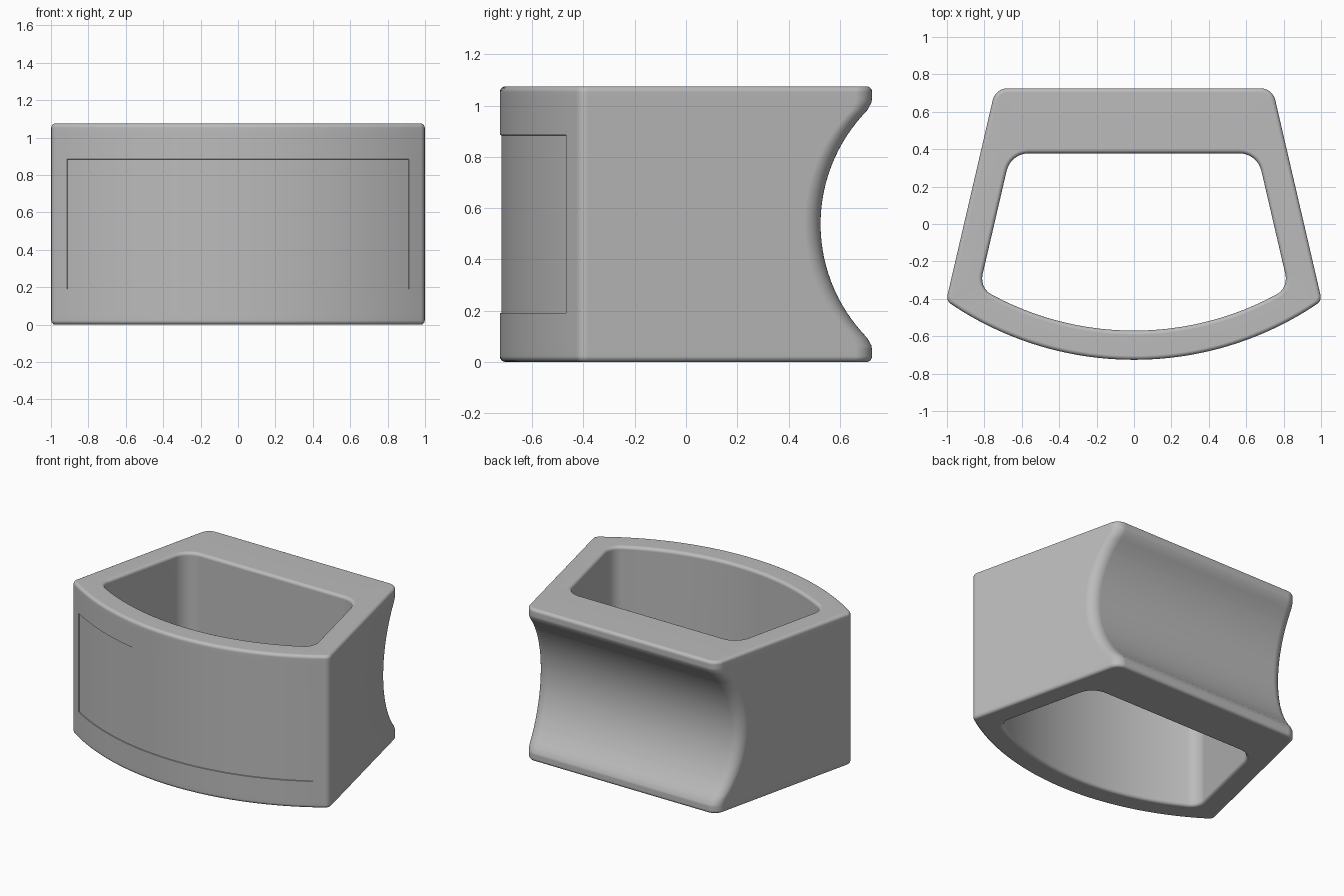
import bpy, bmesh, math

cube = bpy.data.objects.get("Cube")
if cube:
    bpy.data.objects.remove(cube)

HEIGHT, MID = 1.075, 0.5375
SLOPE = 0.232            # sideways taper of the flanks
ARC_Y = 1.03             # centre of the curved front
BACK = 0.726
ROUND = 0.022            # rim rounding
PANEL_X, PANEL_H = 0.915, 0.3475

grey = bpy.data.materials.new("plain grey")
grey.use_nodes = True
grey.diffuse_color = (0.5, 0.5, 0.5, 1)
grey.node_tree.nodes["Principled BSDF"].inputs["Base Color"].default_value = (0.5, 0.5, 0.5, 1)


def fillet(a, corner, b, steps=6):
    """Circular arc from a to b, tangent to the lines meeting at the corner."""
    ax, ay = a[0] - corner[0], a[1] - corner[1]
    bx, by = b[0] - corner[0], b[1] - corner[1]
    cosine = (ax * bx + ay * by) / (math.hypot(ax, ay) * math.hypot(bx, by))
    w = math.sqrt((1 - cosine) / 2)
    pts = []
    for i in range(steps + 1):
        t = i / steps
        p, q, r = (1 - t) ** 2, 2 * w * t * (1 - t), t * t
        pts.append(tuple((p * a[k] + q * corner[k] + r * b[k]) / (p + q + r) for k in (0, 1)))
    return pts


def outline(side, radius, back, last_x, front_r, back_r, off=0.0):
    """Closed fan-shaped outline: curved front, sloping flanks, straight back."""
    run = math.hypot(1, SLOPE)
    c, radius, back = side + off * run, radius + off, back + off
    front_r, back_r = front_r + off, back_r + off

    def arc(x):
        return (x, ARC_Y - math.sqrt(radius ** 2 - x * x))

    # Where flank meets front
    A, B = run ** 2, c * SLOPE + ARC_Y
    y = (B - math.sqrt(B * B - A * (c * c + ARC_Y ** 2 - radius ** 2))) / A
    front = (c - SLOPE * y, y)
    rear = (c - SLOPE * back, back)
    up = (-SLOPE / run, 1 / run)
    t, u = 0.67 * front_r, 0.8 * back_r
    half = [arc(last_x * i / 24) for i in range(25)]
    half += fillet(arc(front[0] - t * 0.82), front, (front[0] + up[0] * t, front[1] + up[1] * t))
    half += fillet((rear[0] - up[0] * u, rear[1] - up[1] * u), rear, (rear[0] - u, back), 8)
    half.append((0, back))
    return half + [(-x, y) for x, y in half[-2:0:-1]]


def back_at(h):
    """Scooped back with a softened lip."""
    scoop = 1.154 - math.sqrt(0.629 ** 2 - h * h)
    return 0.5 * (scoop + BACK - math.hypot(scoop - BACK, 0.012))


# Heights of the rings, measured from mid height, with rim inset
rim = [(MID - ROUND * (1 - math.cos(a)), ROUND * (1 - math.sin(a)))
       for a in (math.pi / 2 * i / 5 for i in range(6))]
scoop = [0.629 * math.sin(math.radians(3 * i)) for i in range(16)]
upper = sorted(scoop[1:] + [PANEL_H, 0.475, 0.488]) 
levels = [(h, 0.0) for h in upper] + rim[::-1]
levels = [(-h, d) for h, d in levels[::-1]] + [(0.0, 0.0)] + levels
bore = [(-h, d) for h, d in rim] + rim[::-1]

# Body: outer wall upwards, bore downwards, joined into a closed skin
bm = bmesh.new()
rings = []
for h, d in levels:
    pts = outline(0.909, 1.756, back_at(h), PANEL_X, 0.045, 0.08, -d)
    rings.append([bm.verts.new((x, y, MID + h)) for x, y in pts])
for h, d in bore[::-1]:
    pts = outline(0.747, 1.6, 0.378, 0.7, 0.11, 0.12, d)
    rings.append([bm.verts.new((x, y, MID + h)) for x, y in pts])
for lower, higher in zip(rings, rings[1:] + rings[:1]):
    for i in range(len(lower)):
        j = (i + 1) % len(lower)
        bm.faces.new((lower[i], lower[j], higher[j], higher[i]))
bmesh.ops.recalc_face_normals(bm, faces=bm.faces)

# Shallow label panel sunk into the front
panel = []
for f in bm.faces:
    m = f.calc_center_median()
    if (abs(m.x) < PANEL_X and abs(m.z - MID) < PANEL_H
            and f.normal.y < -0.5 and math.hypot(m.x, m.y - ARC_Y) > 1.7):
        panel.append(f)
bmesh.ops.inset_region(bm, faces=panel, thickness=0.001, depth=-0.006, use_even_offset=True)

mesh = bpy.data.meshes.new("holder_body")
bm.to_mesh(mesh)
bm.free()
mesh.materials.append(grey)
body = bpy.data.objects.new("holder_body", mesh)
bpy.context.collection.objects.link(body)
bpy.context.view_layer.objects.active = body
body.select_set(True)
bpy.ops.object.shade_smooth_by_angle(angle=math.radians(35))
weighted = body.modifiers.new("flat_face_shading", 'WEIGHTED_NORMAL')
weighted.keep_sharp = True
